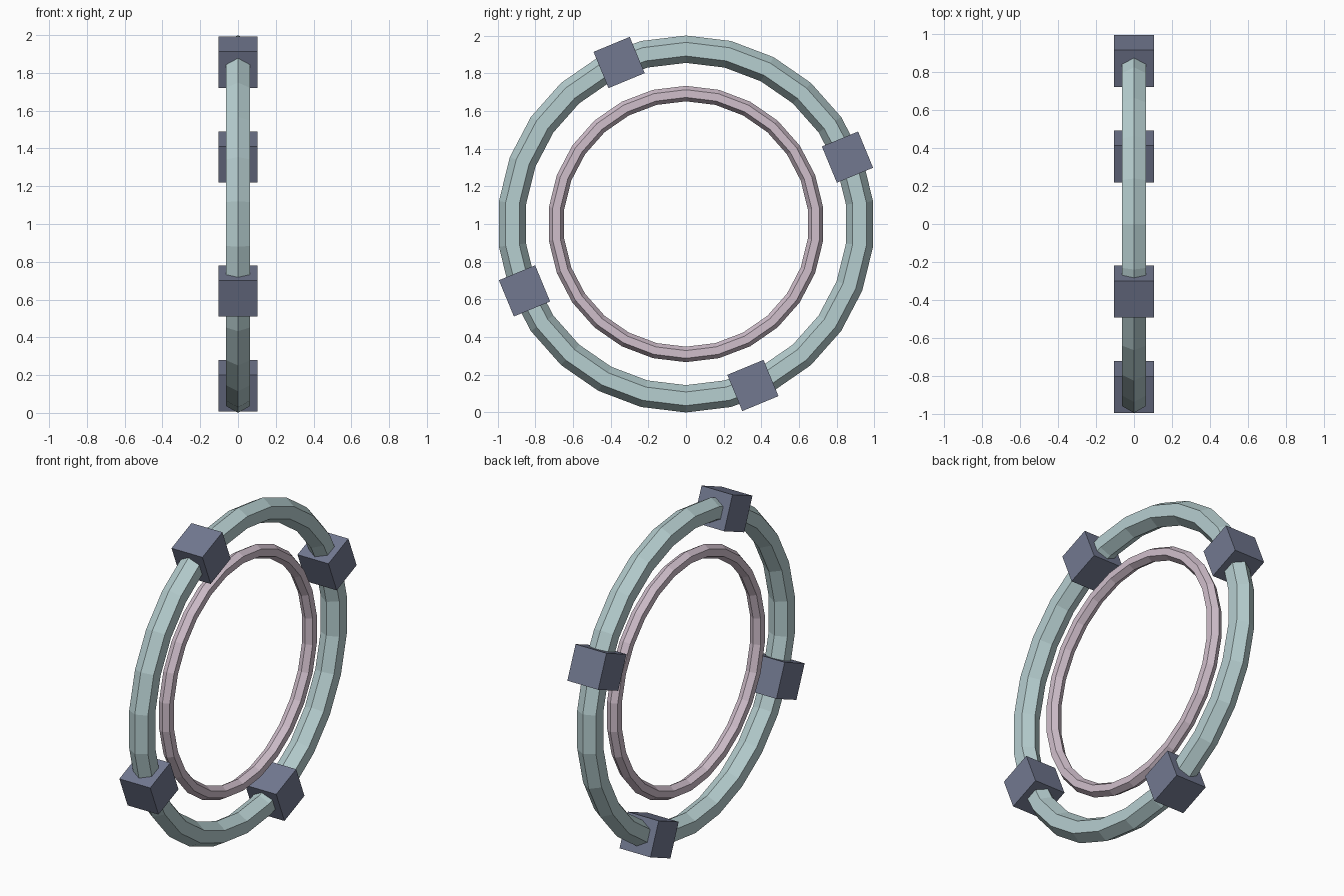
import bpy, math

if "Cube" in bpy.data.objects:
    bpy.data.objects.remove(bpy.data.objects["Cube"])


def material(name, rgb):
    m = bpy.data.materials.new(name)
    m.diffuse_color = (*rgb, 1.0)
    m.use_nodes = True
    m.node_tree.nodes["Principled BSDF"].inputs["Base Color"].default_value = m.diffuse_color
    return m


teal = material("pale teal", (0.47, 0.62, 0.63))
pink = material("pale pink", (0.63, 0.52, 0.60))
slate = material("slate blue", (0.168, 0.19, 0.28))


def ring(name, major, minor, mat):
    # upright hexagonal-section ring around the x axis
    bpy.ops.mesh.primitive_torus_add(
        major_radius=major, minor_radius=minor, major_segments=26,
        minor_segments=6, location=(0, 0, 1), rotation=(0, math.pi / 2, 0))
    ob = bpy.context.object
    ob.name = name
    ob.data.materials.append(mat)
    for p in ob.data.polygons:
        p.use_smooth = False


# Two concentric rings
ring("outer_ring", 0.9275, 0.0725, teal)
ring("inner_ring", 0.692, 0.041, pink)

# Four blocks clamped on the outer ring
for i in range(4):
    a = math.radians(22.5 + 90 * i)
    bpy.ops.mesh.primitive_cube_add(
        size=0.208, rotation=(a, 0, 0),
        location=(0, 0.9275 * math.cos(a), 1 + 0.9275 * math.sin(a)))
    ob = bpy.context.object
    ob.name = f"ring_block_{i + 1}"
    ob.data.materials.append(slate)
